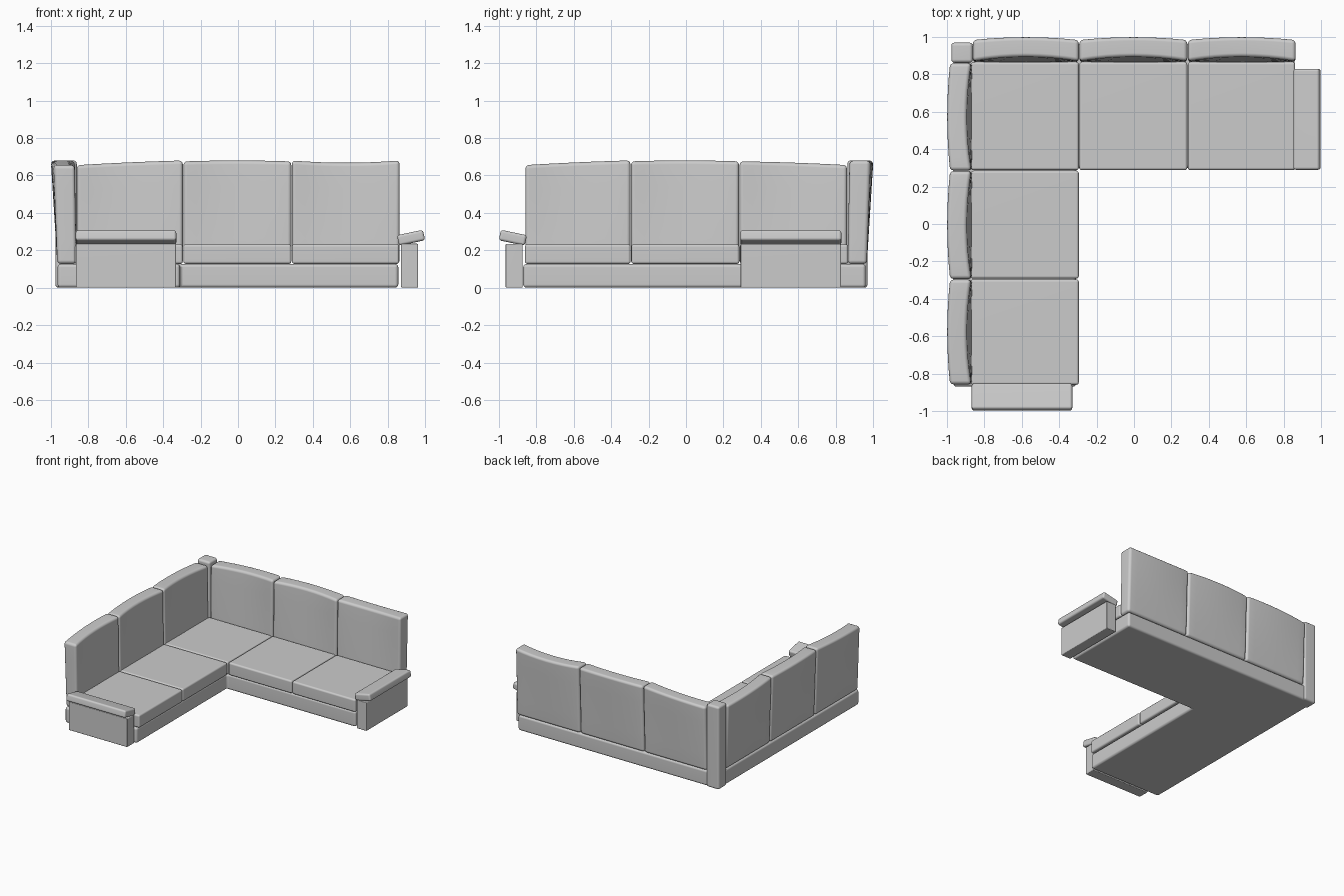
import bpy, bmesh, math
from mathutils import Matrix, Vector

if "Cube" in bpy.data.objects:
    bpy.data.objects.remove(bpy.data.objects["Cube"])

Z_AXIS_90 = Matrix.Rotation(math.radians(90), 4, 'Z')


def finish(bm, name, radius, matrix=None):
    """Round the hard edges, place the mesh and shade it."""
    bmesh.ops.recalc_face_normals(bm, faces=bm.faces)
    hard = [e for e in bm.edges if e.calc_face_angle(0) > math.radians(50)]
    bmesh.ops.bevel(bm, geom=hard, offset=radius, segments=3, profile=0.5,
                    affect='EDGES', clamp_overlap=True)
    if matrix:
        bm.transform(matrix)
    mesh = bpy.data.meshes.new(name)
    bm.to_mesh(mesh)
    bm.free()
    ob = bpy.data.objects.new(name, mesh)
    bpy.context.collection.objects.link(ob)
    bpy.ops.object.select_all(action='DESELECT')
    ob.select_set(True)
    bpy.context.view_layer.objects.active = ob
    bpy.ops.object.shade_smooth_by_angle(angle=math.radians(40))
    ob.modifiers.new("weighted_normals", 'WEIGHTED_NORMAL').keep_sharp = True
    return ob


def box_mesh(lo, hi):
    lo, hi = Vector(lo), Vector(hi)
    bm = bmesh.new()
    bmesh.ops.create_cube(bm, size=1)
    bm.transform(Matrix.Translation((lo + hi) / 2) @ Matrix.Diagonal((*(hi - lo), 1)))
    return bm


def back_cushion(name, u0, u1, tops, matrix=None):
    """Upright cushion bowed outward, with an uneven top given at left, middle, right."""
    bm = box_mesh((-1, 0, 0), (1, 1, 1))
    for axis, cuts in ((0, 7), (2, 3)):
        edges = [e for e in bm.edges
                 if abs((e.verts[0].co - e.verts[1].co)[axis]) > 0.1]
        bmesh.ops.subdivide_edges(bm, edges=edges, cuts=cuts, use_grid_fill=True)
    a, b, c = tops
    for v in bm.verts:
        t, s, h = v.co
        top = b + (c - a) / 2 * t + ((a + c) / 2 - b) * t * t
        bow = 1 - t * t
        inner = 0.864 + 0.006 * h + 0.024 * bow * h
        outer = 0.966 + 0.018 * h + 0.016 * bow * h
        v.co = ((u0 + u1) / 2 + t * (u1 - u0) / 2,
                inner + s * (outer - inner),
                0.127 + h * (top - 0.127))
    finish(bm, name, 0.02, matrix)


def arm(name, y0, y1, matrix=None):
    """Upright panel with a tilted pad on top."""
    finish(box_mesh((0.872, y0, 0), (0.963, y1, 0.235)), name + "_panel", 0.006, matrix)
    pad = box_mesh((-0.071, y0 - 0.002, -0.0285), (0.071, y1 + 0.002, 0.0285))
    pad.transform(Matrix.Translation((0.925, 0, 0.267))
                  @ Matrix.Rotation(math.radians(-12), 4, 'Y'))
    finish(pad, name + "_pad", 0.014, matrix)


# L-shaped base
bm = bmesh.new()
outline = [(-0.965, -0.87), (-0.31, -0.87), (-0.31, 0.30),
           (0.857, 0.30), (0.857, 0.96), (-0.965, 0.96)]
face = bm.faces.new([bm.verts.new((x, y, 0)) for x, y in outline])
ext = bmesh.ops.extrude_face_region(bm, geom=[face])
bmesh.ops.translate(bm, vec=(0, 0, 0.127),
                    verts=[g for g in ext['geom'] if isinstance(g, bmesh.types.BMVert)])
finish(bm, "base", 0.018)

# Seat cushions
seats = [(-0.872, -0.295, 0.288, 0.866), (-0.292, 0.285, 0.288, 0.866),
         (0.288, 0.862, 0.288, 0.866), (-0.872, -0.295, -0.292, 0.285),
         (-0.872, -0.295, -0.86, -0.296)]
for i, (x0, x1, y0, y1) in enumerate(seats):
    finish(box_mesh((x0, y0, 0.127), (x1, y1, 0.232)), f"seat_cushion_{i + 1}", 0.014)

# Back cushions: rear row, then the left row turned a quarter
rear = [(-0.862, -0.295, (0.655, 0.67, 0.68)), (-0.292, 0.285, (0.675, 0.68, 0.675)),
        (0.288, 0.864, (0.68, 0.668, 0.68))]
left = [(-0.858, -0.297, (0.655, 0.67, 0.68)), (-0.294, 0.283, (0.675, 0.68, 0.675)),
        (0.286, 0.86, (0.675, 0.668, 0.655))]
for i, args in enumerate(rear):
    back_cushion(f"rear_back_cushion_{i + 1}", *args)
for i, args in enumerate(left):
    back_cushion(f"left_back_cushion_{i + 1}", *args, matrix=Z_AXIS_90)

# Corner post
finish(box_mesh((-0.977, 0.862, 0), (-0.862, 0.97, 0.68)), "corner_post", 0.018)

# Arms: right end, and front end turned a quarter
arm("right_arm", 0.292, 0.828)
arm("front_arm", -0.866, -0.332, Z_AXIS_90.inverted())
